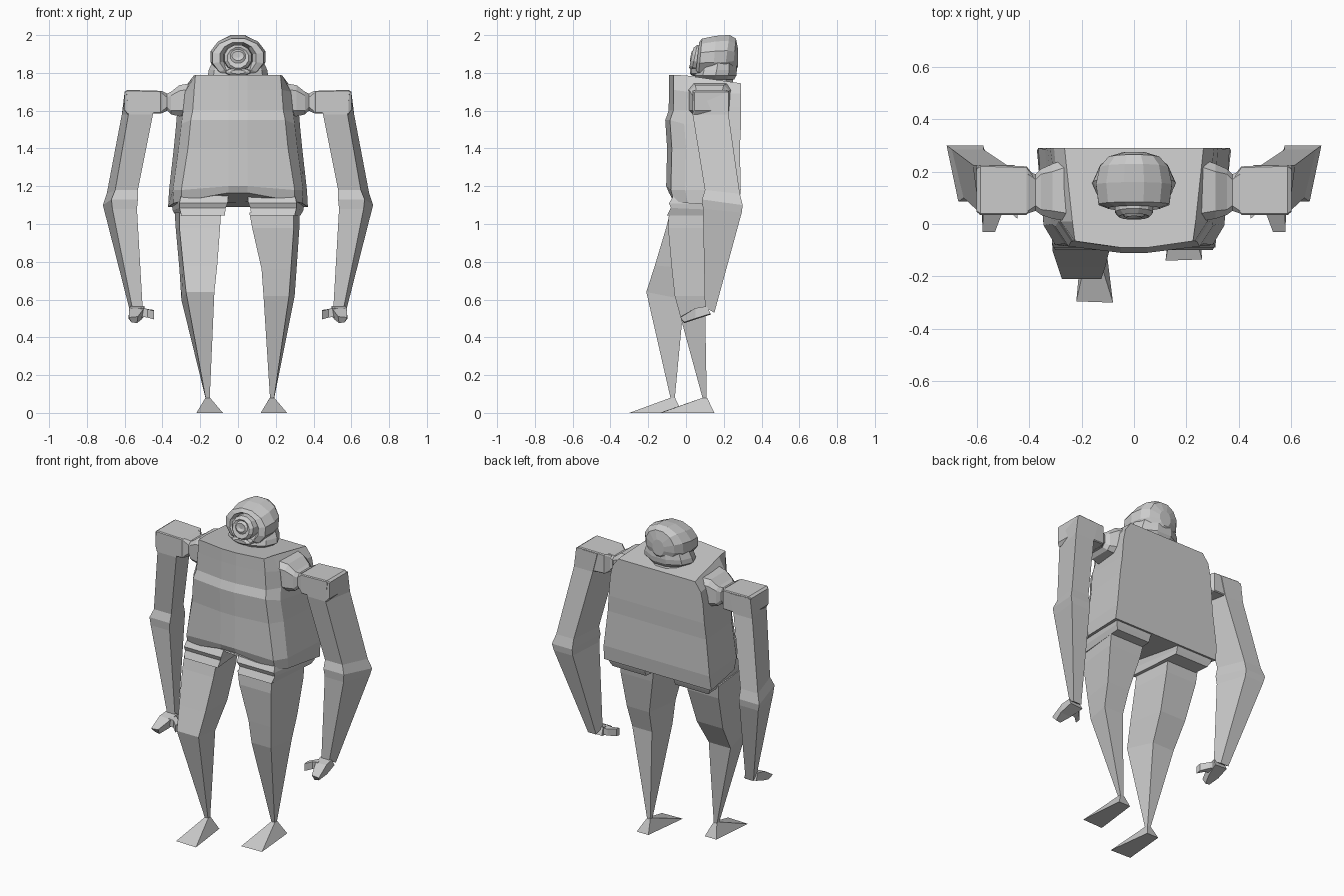
import bpy, bmesh, math

grey = bpy.data.materials.new("stone grey")
grey.diffuse_color = (0.6, 0.6, 0.6, 1)


def loft(name, rings, flip=False):
    """Skin a list of 3D rings, capping both ends."""
    bm = bmesh.new()
    s = -1 if flip else 1
    vs = [[bm.verts.new((s * x, y, z)) for x, y, z in r] for r in rings]
    for a, b in zip(vs, vs[1:]):
        n = len(a)
        for i in range(n):
            bm.faces.new((a[i], a[(i + 1) % n], b[(i + 1) % n], b[i]))
    bm.faces.new(vs[0])
    bm.faces.new(vs[-1])
    bmesh.ops.recalc_face_normals(bm, faces=bm.faces)
    me = bpy.data.meshes.new(name)
    bm.to_mesh(me)
    bm.free()
    me.materials.append(grey)
    ob = bpy.data.objects.new(name, me)
    bpy.context.collection.objects.link(ob)
    return ob


def quad(x0, x1, y0, y1, zf, zb=None, skew=0.0):
    """Four-sided ring; zb sets the back edge height, skew shifts it outwards."""
    zb = zf if zb is None else zb
    return [(x0, y0, zf), (x1, y0, zf), (x1 + skew, y1, zb), (x0 + skew, y1, zb)]


def slab(x, y0, y1, z0, z1, c=0.0):
    """Upright ring across x with chamfered corners."""
    return [(x, y0 + c, z0), (x, y1 - c, z0), (x, y1, z0 + c), (x, y1, z1 - c),
            (x, y1 - c, z1), (x, y0 + c, z1), (x, y0, z1 - c), (x, y0, z0 + c)]


# torso: half section mirrored into a full ring
def body(xf, xs, xb, yf, yb, zf, zs, zb, zm=0):
    half = [(.05, yf, zf + zm), (xf, yf + .025, zf), (xs, yf + .10, zs), (xb, yb, zb)]
    return half + [(-x, y, z) for x, y, z in reversed(half)]


loft("torso", [
    body(.30, .34, .37, -.09, .28, 1.12, 1.11, 1.09, .045),
    body(.30, .345, .365, -.105, .29, 1.18, 1.18, 1.18, .02),
    body(.265, .315, .34, -.10, .285, 1.40, 1.40, 1.40),
    body(.25, .30, .33, -.11, .29, 1.55, 1.53, 1.50),
    body(.24, .29, .32, -.092, .29, 1.60, 1.60, 1.62),
    body(.232, .28, .305, -.09, .29, 1.71, 1.70, 1.69),
    body(.225, .235, .265, -.09, .29, 1.79, 1.785, 1.745),
])

# stepped trouser cuffs and legs; the left leg strides forward
for side, flip in (("right", False), ("left", True)):
    loft(side + "_cuff", [
        quad(.05, .30, -.06, .27, 1.16, 1.15, .04),
        quad(.055, .31, -.09, .27, 1.11, 1.10, .04),
        quad(.065, .31, -.08, .26, 1.085, 1.07, .035),
        quad(.07, .30, -.10, .25, 1.045, 1.045, .03),
    ], flip)
    if flip:
        leg = [quad(.09, .31, -.085, .16, 1.06, 1.06, .025), quad(.095, .31, -.105, .15, .98, .98, .02),
               quad(.11, .29, -.165, .08, .78, .76, .02), quad(.125, .275, -.21, -.01, .64, .60, .025),
               quad(.15, .17, -.08, -.06, .07)]
    else:
        leg = [quad(.06, .295, -.09, .19, 1.06, 1.06, .03), quad(.075, .295, -.095, .18, .98, .98, .03),
               quad(.125, .28, -.075, .14, .76, .76, .03), quad(.135, .27, -.06, .10, .62, .62, .03),
               quad(.17, .19, .09, .11, .07)]
    loft(side + "_leg", leg, flip)

    # wedge foot rising to the ankle
    cx, toe, an, heel = (.15, -.30, -.07, -.02) if flip else (.19, -.14, .10, .15)
    ax = .16 if flip else .18
    loft(side + "_foot", [
        [(cx - .07, toe, 0), (cx + .07, toe + .005, 0), (cx + .045, heel, 0), (cx - .035, heel, 0)],
        quad(ax - .012, ax + .012, an - .012, an + .012, .08),
    ], flip)

    # shoulder joint tapering out of the torso, then a boxy shoulder
    loft(side + "_shoulder_joint", [
        slab(.25, .01, .25, 1.575, 1.745, .03), slab(.31, .02, .23, 1.57, 1.735, .03),
        slab(.355, .035, .21, 1.58, 1.70, .02), slab(.375, .05, .19, 1.60, 1.69, .02),
        slab(.405, .04, .20, 1.585, 1.705, .01),
    ], flip)
    loft(side + "_shoulder", [
        slab(.385, .06, .19, 1.60, 1.695, .01), slab(.41, .035, .22, 1.585, 1.705, .005),
        slab(.585, .035, .225, 1.58, 1.71, .005), slab(.60, .045, .215, 1.60, 1.70, .005),
    ], flip)

    # bent arm
    loft(side + "_arm", [
        quad(.445, .59, .035, .225, 1.70, 1.70, .01),
        quad(.45, .58, .035, .225, 1.58, 1.58, .035),
        quad(.53, .65, .10, .285, 1.18, 1.16, .045),
        quad(.53, .67, .085, .30, 1.13, 1.10, .045),
        quad(.535, .665, .09, .295, 1.08, 1.06, .04),
        quad(.505, .56, .10, .15, .56, .53, .01),
    ], flip)

    # hand and thumb
    loft(side + "_hand", [
        [(.49, .13, .52), (.575, .13, .525), (.57, .11, .565), (.495, .11, .565)],
        [(.51, .05, .495), (.58, .05, .50), (.575, .05, .555), (.50, .05, .55)],
        [(.535, -.01, .475), (.565, -.01, .48), (.578, -.03, .505), (.53, -.03, .51)],
    ], flip)
    loft(side + "_thumb", [
        [(.515, .05, .51), (.515, .11, .52), (.515, .11, .56), (.515, .05, .555)],
        [(.48, .05, .505), (.48, .09, .51), (.48, .09, .55), (.48, .05, .55)],
        [(.445, .02, .495), (.445, .05, .50), (.445, .05, .545), (.445, .02, .54)],
    ], flip)


def disc(rx, y0, y1, z, tilt=0.0, n=10):
    """Level oval ring; tilt raises its back."""
    cy, ry = (y0 + y1) / 2, (y1 - y0) / 2
    out = []
    for i in range(n):
        a = 2 * math.pi * (i + .5) / n
        out.append((rx * math.sin(a), cy - ry * math.cos(a), z - tilt * math.cos(a)))
    return out


def hood_ring(y, rx, z0, z1, lean=0.0, n=12):
    """Upright oval ring; lean pushes its top backwards."""
    cz, rz = (z0 + z1) / 2, (z1 - z0) / 2
    out = []
    for i in range(n):
        a = 2 * math.pi * (i + .5) / n
        out.append((rx * math.sin(a), y + lean * math.cos(a), cz + rz * math.cos(a)))
    return out


# neck flaring into the hood's lower brim
loft("neck", [disc(.12, .04, .26, 1.73), disc(.11, .06, .25, 1.775)])
loft("hood_brim", [disc(.13, .05, .26, 1.765), disc(.16, .04, .272, 1.785),
                   disc(.155, .05, .275, 1.815), disc(.135, .07, .27, 1.86)])

# hood: rings running front to back, starting inside the sunken opening
loft("hood", [
    hood_ring(.10, .075, 1.81, 1.95, .01),
    hood_ring(.06, .10, 1.79, 1.965, .01),
    hood_ring(.075, .14, 1.775, 1.985, .01),
    hood_ring(.15, .15, 1.77, 2.0, .01),
    hood_ring(.215, .135, 1.77, 2.005, .015),
    hood_ring(.255, .10, 1.79, 1.985, .01),
    hood_ring(.275, .04, 1.83, 1.93),
])

# round face with a raised snout in steps
loft("face", [
    hood_ring(.10, .080, 1.805, 1.95), hood_ring(.045, .074, 1.81, 1.95, .015),
    hood_ring(.028, .058, 1.825, 1.935, .012), hood_ring(.035, .042, 1.85, 1.925, .01),
    hood_ring(.025, .032, 1.865, 1.915, .005), hood_ring(.03, .012, 1.88, 1.90),
])
# flat chin lip under the face
loft("chin", [hood_ring(.09, .07, 1.775, 1.83), hood_ring(.03, .065, 1.785, 1.825),
              hood_ring(.02, .04, 1.795, 1.815)])
